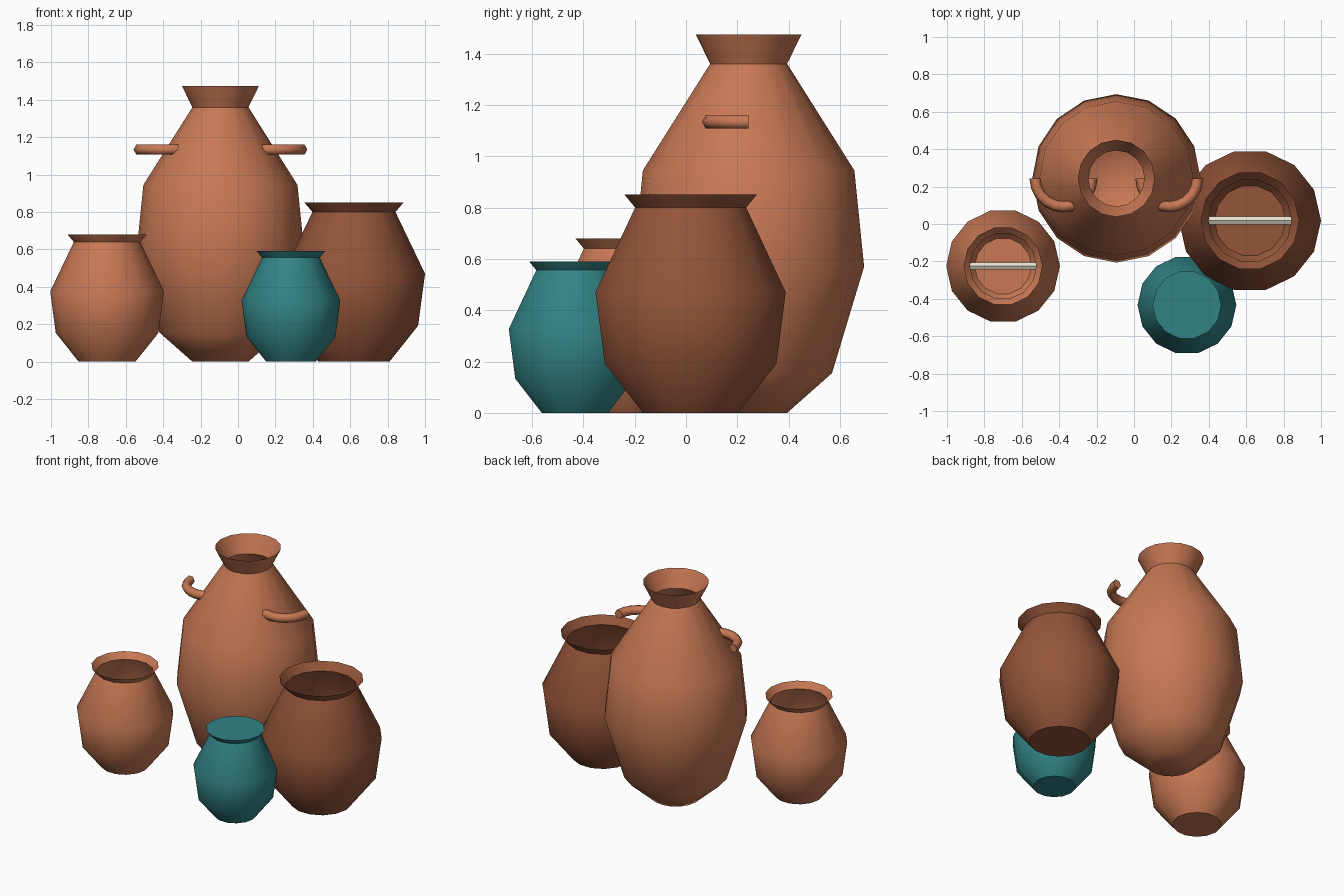
import bpy, bmesh
from math import radians, pi, cos, sin
from mathutils import Vector

cube = bpy.data.objects.get("Cube")
if cube:
    bpy.data.objects.remove(cube, do_unlink=True)


def material(name, rgb):
    m = bpy.data.materials.new(name)
    m.use_nodes = True
    m.diffuse_color = (*rgb, 1)
    bsdf = next(n for n in m.node_tree.nodes if n.type == 'BSDF_PRINCIPLED')
    bsdf.inputs["Base Color"].default_value = (*rgb, 1)
    return m


terracotta = material("terracotta", (0.58, 0.19, 0.09))
brown = material("dark_brown_clay", (0.30, 0.09, 0.042))
teal = material("teal_glaze", (0.032, 0.23, 0.24))
cream = material("cream", (0.80, 0.75, 0.64))


def finish(name, bm, mat, location, angle):
    mesh = bpy.data.meshes.new(name)
    bm.to_mesh(mesh)
    bm.free()
    mesh.materials.append(mat)
    ob = bpy.data.objects.new(name, mesh)
    bpy.context.collection.objects.link(ob)
    ob.location = location
    bpy.ops.object.select_all(action='DESELECT')
    ob.select_set(True)
    bpy.context.view_layer.objects.active = ob
    bpy.ops.object.shade_smooth_by_angle(angle=radians(angle))
    return ob


def jar(name, profile, sides, mat, location, scale=1, lid=False):
    """Turn a (radius, height) profile into a thin-walled jar with a floor."""
    bm = bmesh.new()
    rings = []
    for r, z in profile:
        rings.append([bm.verts.new((r * scale * cos(2 * pi * i / sides),
                                    r * scale * sin(2 * pi * i / sides),
                                    z * scale)) for i in range(sides)])
    for low, high in zip(rings, rings[1:]):
        for i in range(sides):
            j = (i + 1) % sides
            bm.faces.new((low[i], low[j], high[j], high[i]))
    bm.faces.new(rings[0][::-1])
    if lid:
        bm.faces.new(rings[-1])
    return finish(name, bm, mat, location, 45)


def loop_handle(name, mat, location, radius, tube):
    """Half ring with a six-sided section, bowed toward the front."""
    bm = bmesh.new()
    ring = [bm.verts.new((radius + tube * cos(i * pi / 3), 0, tube * sin(i * pi / 3)))
            for i in range(6)]
    cap = bm.faces.new(ring)
    bmesh.ops.spin(bm, geom=[cap] + list(cap.edges) + ring, cent=(0, 0, 0),
                   axis=(0, 0, 1), angle=-pi, steps=10, use_duplicate=False)
    # the starting cap is consumed by the spin, so close the open end
    open_edges = [e for e in bm.edges if e.is_boundary]
    if open_edges:
        bmesh.ops.holes_fill(bm, edges=open_edges, sides=6)
    bmesh.ops.recalc_face_normals(bm, faces=bm.faces)
    return finish(name, bm, mat, location, 65)


def rod(name, half_length, width, location):
    """Six-sided bar lying across the inside of a jar, one edge upward."""
    bm = bmesh.new()
    ends = [[bm.verts.new((x, width * sin(i * pi / 3), width * cos(i * pi / 3)))
             for i in range(6)] for x in (-half_length, half_length)]
    for i in range(6):
        j = (i + 1) % 6
        bm.faces.new((ends[0][i], ends[0][j], ends[1][j], ends[1][i]))
    for end in ends:
        bm.faces.new(end)
    bmesh.ops.recalc_face_normals(bm, faces=bm.faces)
    return finish(name, bm, cream, location, 30)


# Tall jar with two side handles
tall_profile = [(0.15, 0), (0.325, 0.155), (0.45, 0.57), (0.412, 0.945),
                (0.15, 1.36), (0.206, 1.475)]
centre = Vector((-0.094, 0.244, 0))
jar("tall_jar", tall_profile, 16, terracotta, centre)
for side, label in ((-1, "right"), (1, "left")):
    loop_handle("tall_jar_handle_" + label, terracotta,
                centre + Vector((side * 0.283, 0, 1.134)), 0.152, 0.03)

# Three squat jars sharing one shape
squat_profile = [(0.19, 0), (0.343, 0.192), (0.38, 0.47), (0.222, 0.80), (0.264, 0.85)]
jar("large_squat_jar", squat_profile, 14, brown, (0.62, 0.018, 0))
jar("medium_squat_jar", squat_profile, 14, terracotta, (-0.70, -0.225, 0), 0.8)
jar("small_lidded_jar", squat_profile, 14, teal, (0.283, -0.433, 0), 0.695, lid=True)

# Bars inside the open squat jars
rod("large_jar_inner_bar", 0.36, 0.024, (0.62, 0.018, 0.47))
rod("medium_jar_inner_bar", 0.285, 0.022, (-0.70, -0.225, 0.376))
